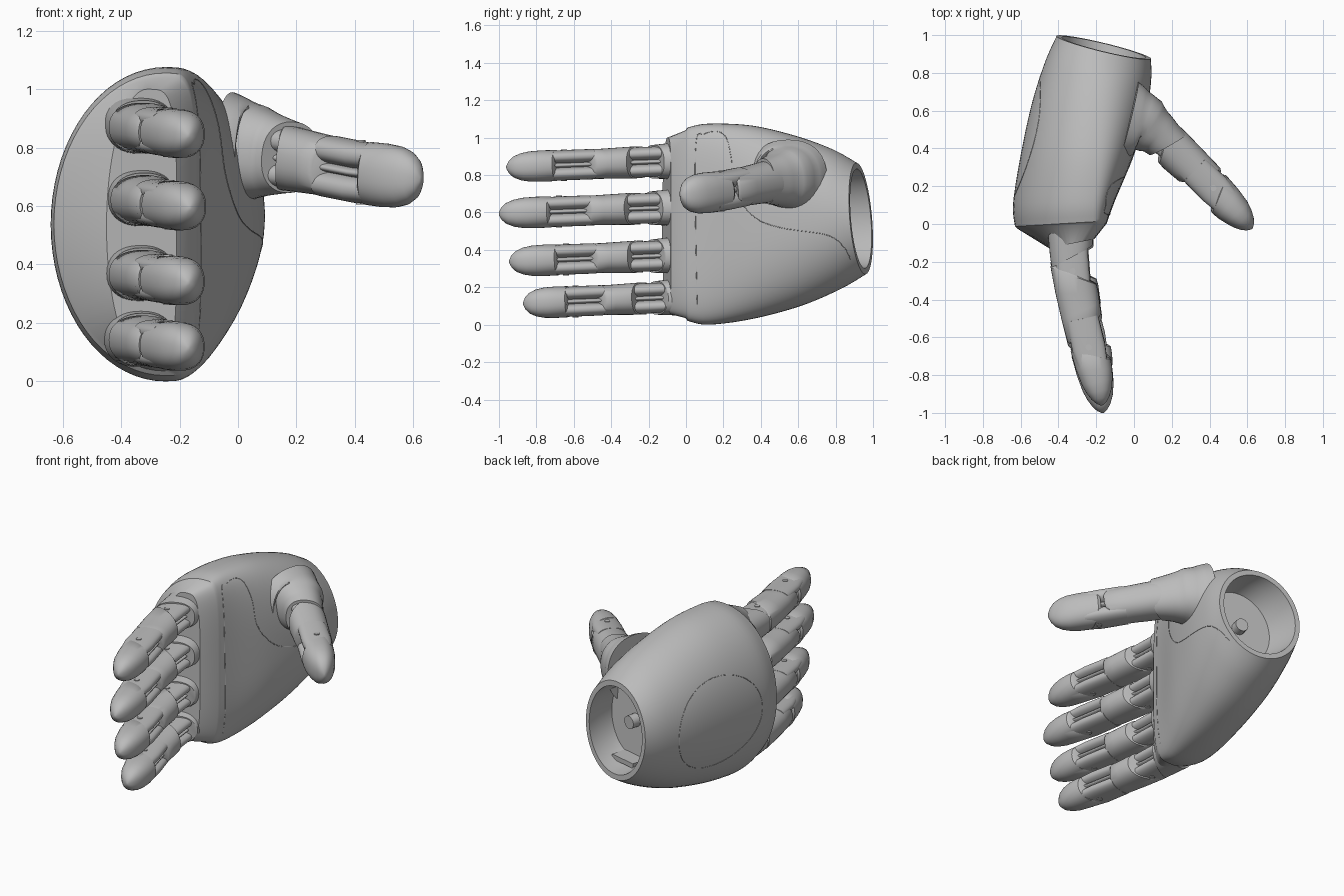
import bpy
import bmesh
from math import sin, cos, pi, copysign, radians
from mathutils import Vector
from mathutils.bvhtree import BVHTree

cube = bpy.data.objects.get("Cube")
if cube:
    bpy.data.objects.remove(cube, do_unlink=True)

grey = bpy.data.materials.new("mid_grey")
grey.use_nodes = True
grey.diffuse_color = (0.5, 0.5, 0.5, 1)
grey.node_tree.nodes["Principled BSDF"].inputs["Base Color"].default_value = (0.5, 0.5, 0.5, 1)


def finish(obj, name):
    """Name, colour and smooth one object."""
    obj.name = name
    obj.data.materials.append(grey)
    bpy.ops.object.select_all(action="DESELECT")
    obj.select_set(True)
    bpy.context.view_layer.objects.active = obj
    if obj.type == "MESH":
        bpy.ops.object.shade_smooth_by_angle(angle=radians(35))
    return obj


def skin(name, rings):
    """Join rings of points into a closed tube."""
    bm = bmesh.new()
    loops = [[bm.verts.new(p) for p in ring] for ring in rings]
    count = len(loops[0])
    for a, b in zip(loops, loops[1:]):
        for i in range(count):
            j = (i + 1) % count
            bm.faces.new((a[i], a[j], b[j], b[i]))
    bm.faces.new(loops[0])
    bm.faces.new(loops[-1])
    bmesh.ops.recalc_face_normals(bm, faces=bm.faces)
    mesh = bpy.data.meshes.new(name)
    bm.to_mesh(mesh)
    bm.free()
    obj = bpy.data.objects.new(name, mesh)
    bpy.context.collection.objects.link(obj)
    return finish(obj, name)


def power(value, exponent):
    return copysign(abs(value) ** (2 / exponent), value)


def smooth_rows(rows, steps):
    """Catmull-Rom interpolation between section rows."""
    padded = [rows[0]] + rows + [rows[-1]]
    result = []
    for a, b, c, d in zip(padded, padded[1:], padded[2:], padded[3:]):
        for k in range(steps):
            t = k / steps
            result.append([q + 0.5 * t * (r - p + t * (2*p - 5*q + 4*r - s + t * (3*(q - r) + s - p)))
                           for p, q, r, s in zip(a, b, c, d)])
    return result + [rows[-1]]


def palm_ring(row, scale=1, shift=0):
    """D-shaped section: round back of hand, flatter palm side."""
    y, left, right, cx, low, high, flat, lean, tip = row
    cz = (low + high) / 2
    ring = []
    for i in range(72):
        a = 2 * pi * i / 72
        n = flat if cos(a) > 0 else 2
        width = right - cx if cos(a) > 0 else cx - left
        dx = power(cos(a), n) * width * scale
        dz = power(sin(a), n) * (high - low) / 2 * scale
        ring.append(Vector((cx + dx, y + shift + lean * dx + tip * dz, cz + dz)))
    return ring


# Palm shell: tapered knuckle end, body, wrist lip and hollow wrist socket
knuckles = [-0.1, -0.45, -0.21, -0.31, 0.06, 1.0, 4, 0.2, 0]
body = [
    [0.01, -0.63, -0.14, -0.25, 0.02, 1.055, 4, 0.06, 0],
    [0.12, -0.64, -0.1, -0.25, 0.0, 1.075, 3.4, 0.03, 0],
    [0.35, -0.6, -0.01, -0.23, 0.03, 1.065, 2.7, -0.04, 0],
    [0.6, -0.54, 0.06, -0.2, 0.1, 1.01, 2.3, -0.12, -0.03],
    [0.8, -0.47, 0.09, -0.17, 0.19, 0.94, 2.1, -0.2, -0.06],
    [0.935, -0.41, 0.09, -0.16, 0.27, 0.865, 2, -0.24, -0.08],
]
wrist = body[-1]
rings = [palm_ring(knuckles), palm_ring(body[0], 0.97, -0.012)]
rings += [palm_ring(row) for row in smooth_rows(body, 5)]
rings += [palm_ring(wrist, 0.89), palm_ring(wrist, 0.87, -0.1), palm_ring(wrist, 0.8, -0.2)]
palm = skin("palm_shell", rings)


# Wrist socket fittings
def cylinder(name, location, radius, depth, rotation=(0, 0, 0)):
    bpy.ops.mesh.primitive_cylinder_add(vertices=20, radius=radius, depth=depth,
                                        location=location, rotation=rotation)
    return finish(bpy.context.object, name)


cylinder("wrist_peg", (-0.16, 0.75, 0.56), 0.04, 0.08, (pi / 2, 0, -0.24))
bpy.ops.mesh.primitive_cube_add(size=1, location=(-0.16, 0.8, 0.335), rotation=(0, 0, -0.24))
bpy.context.object.scale = (0.18, 0.1, 0.03)
finish(bpy.context.object, "wrist_latch")


# Fine panel seams projected on the shell
surface = BVHTree.FromPolygons([v.co for v in palm.data.vertices],
                               [p.vertices[:] for p in palm.data.polygons])


def seam(name, points, side, closed):
    hits = []
    for y, z in points:
        hit = surface.ray_cast(Vector((2 * side, y, z)), Vector((-side, 0, 0)))[0]
        if hit:
            hits.append(hit)
    curve = bpy.data.curves.new(name, "CURVE")
    curve.dimensions = "3D"
    curve.bevel_depth = 0.002
    curve.bevel_resolution = 1
    line = curve.splines.new("POLY")
    line.points.add(len(hits) - 1)
    for point, hit in zip(line.points, hits):
        point.co = (*hit, 1)
    line.use_cyclic_u = closed
    obj = bpy.data.objects.new(name, curve)
    bpy.context.collection.objects.link(obj)
    finish(obj, name)


oval = [(0.46 + 0.32 * cos(k * pi / 32), 0.54 + 0.28 * sin(k * pi / 32)) for k in range(64)]
seam("back_cover_seam", oval, -1, True)
panel = [[0.06, 0.08], [0.05, 0.92], [0.1, 1.02], [0.2, 1.02], [0.24, 0.9], [0.26, 0.72],
         [0.36, 0.58], [0.5, 0.52], [0.75, 0.48], [0.84, 0.42], [0.88, 0.35]]
seam("palm_panel_seam", smooth_rows(panel, 8), 1, False)


def along(path, t):
    """Point on a digit path, extended past both ends."""
    for (t0, a), (t1, b) in zip(path, path[1:]):
        if t <= t1 or t1 == path[-1][0]:
            return Vector(a).lerp(Vector(b), (t - t0) / (t1 - t0))


def frame(path, t):
    axis = (along(path, t + 0.04) - along(path, t - 0.04)).normalized()
    inner = Vector((0, 0, 1)).cross(axis).normalized()
    return axis, inner, axis.cross(inner)


def tube(name, path, sections, thick=1, wide=1, face=1, offset=0):
    """Rows are position, half thickness, half width, slant of the cut."""
    rings = []
    for t, ru, rv, slant in sections:
        axis, inner, across = frame(path, t)
        centre = along(path, t) + across * offset * wide
        ring = []
        for i in range(36):
            a = 2 * pi * i / 36
            c, s = power(cos(a), 2.3), power(sin(a), 2.3)
            ring.append(centre + inner * c * ru * thick + across * s * rv * wide
                        + axis * slant * c * face)
        rings.append(ring)
    return skin(name, rings)


BASE = [(0.03, 0.12, 0.1, 0), (0.14, 0.115, 0.093, -0.02), (0.18, 0.11, 0.09, -0.05)]
MIDDLE = [(0.27, 0.1, 0.078, 0.065), (0.285, 0.112, 0.086, 0.065), (0.38, 0.112, 0.083, 0.02),
          (0.48, 0.108, 0.08, -0.02), (0.57, 0.104, 0.08, -0.055), (0.585, 0.094, 0.072, -0.055)]
TIP = [(0.71, 0.088, 0.074, 0.045), (0.725, 0.098, 0.083, 0.045), (0.8, 0.094, 0.084, 0.02),
       (0.87, 0.083, 0.081, 0), (0.92, 0.068, 0.072, 0), (0.96, 0.048, 0.056, 0),
       (0.985, 0.028, 0.034, 0), (1.0, 0.006, 0.008, 0)]


def digit(name, path, thick=1, wide=1, face=1):
    """Two-joint digit with slotted joints on its inner side."""
    shape = dict(thick=thick, wide=wide, face=face)
    tube(name + "_middle_shell", path, MIDDLE, **shape)
    tube(name + "_tip", path, TIP, **shape)
    tube(name + "_tendon", path, [(t, 0.07, 0.014, 0) for t in (0.1, 0.26, 0.5, 0.68, 0.8)], **shape)
    for joint, start, end, t in (("knuckle", 0.12, 0.34, 0.26), ("finger_joint", 0.52, 0.77, 0.68)):
        for side in (-1, 1):
            cheek = [(start, 0.085, 0.036, 0), (t, 0.088, 0.036, 0), (end, 0.078, 0.034, 0)]
            tube(f"{name}_{joint}_cheek", path, cheek, offset=0.045 * side, **shape)
        cylinder(f"{name}_{joint}_pin", along(path, t), 0.016, 0.17 * wide)


# Four fingers: height at the knuckle, reach and sideways shift
fingers = {"index": (0.878, 0.96, 0), "middle": (0.63, 1.0, 0.005),
           "ring": (0.374, 0.945, 0), "little": (0.15, 0.87, 0)}
for name, (z, reach, shift) in fingers.items():
    bends = [(0, -0.34), (0.26, -0.325), (0.47, -0.285), (0.68, -0.24), (0.89, -0.19), (1, -0.17)]
    path = [(t, (x + shift, -t * reach, z - 0.037 * t)) for t, x in bends]
    digit(name + "_finger", path)
    tube(name + "_finger_base", path, BASE)

# Thumb with a flared root growing out of the palm
thumb = [(0, (-0.05, 0.59, 0.78)), (0.26, (0.14, 0.465, 0.77)),
         (0.68, (0.42, 0.19, 0.715)), (1, (0.625, -0.025, 0.69))]
digit("thumb", thumb, thick=0.98, wide=1.3, face=-1)
stem = [(0, (-0.03, 0.55, 0.79)), (0.4, (0.05, 0.53, 0.785)),
        (0.7, (0.12, 0.48, 0.775)), (1, (0.19, 0.41, 0.765))]
root = [[0, 0.21, 0.2, 0], [0.25, 0.185, 0.18, 0], [0.5, 0.143, 0.155, 0],
        [0.75, 0.117, 0.135, 0], [0.95, 0.108, 0.122, -0.03]]
tube("thumb_root", stem, smooth_rows(root, 4), face=-1)
